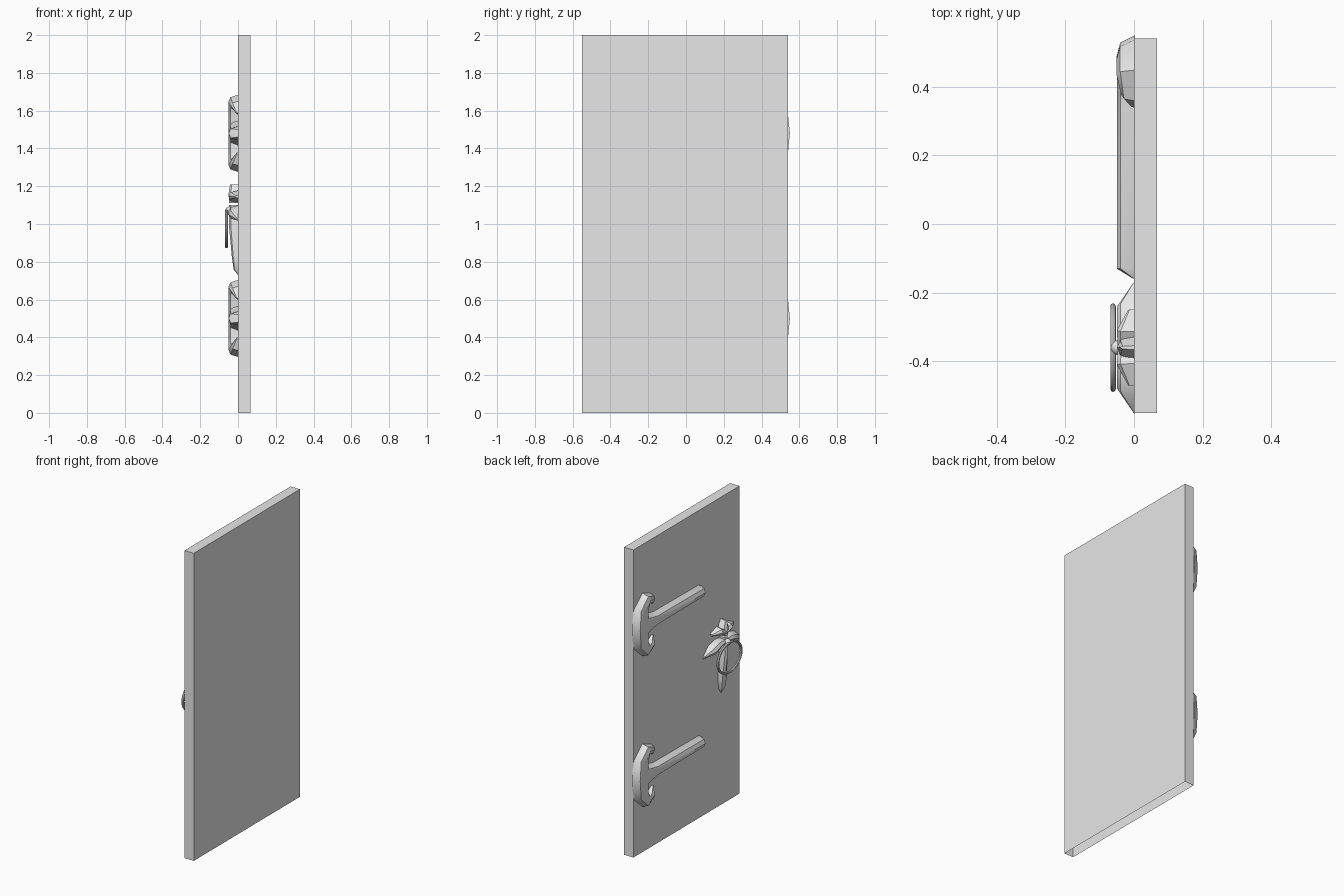
import bpy, bmesh, math
from mathutils import Vector

old = bpy.data.objects.get("Cube")
if old:
    bpy.data.objects.remove(old, do_unlink=True)

grey = bpy.data.materials.new("plain grey")
grey.use_nodes = True
grey.diffuse_color = (0.8, 0.8, 0.8, 1)
grey.node_tree.nodes["Principled BSDF"].inputs["Base Color"].default_value = (0.8, 0.8, 0.8, 1)

# Half-round relief section: (across, height)
SECTION = [(-1, 0), (-0.65, 0.8), (0, 1), (0.65, 0.8), (1, 0)]


def finish(name, bm, smooth=True):
    bmesh.ops.recalc_face_normals(bm, faces=bm.faces)
    mesh = bpy.data.meshes.new(name)
    bm.to_mesh(mesh)
    bm.free()
    obj = bpy.data.objects.new(name, mesh)
    bpy.context.collection.objects.link(obj)
    mesh.materials.append(grey)
    if smooth:
        bpy.ops.object.select_all(action='DESELECT')
        obj.select_set(True)
        bpy.context.view_layer.objects.active = obj
        bpy.ops.object.shade_smooth_by_angle(angle=math.radians(40))
    return obj


def relief(name, stations):
    """Raised ironwork along a path of (y, z, half width, height)."""
    bm = bmesh.new()
    pts = [Vector(s[:2]) for s in stations]
    rings = []
    for i, (y, z, w, h) in enumerate(stations):
        t = (pts[min(i + 1, len(pts) - 1)] - pts[max(i - 1, 0)]).normalized()
        rings.append([bm.verts.new((0.003 - h * up, y - t.y * w * a, z + t.x * w * a))
                      for a, up in SECTION])
    n = len(SECTION)
    for r, s in zip(rings, rings[1:]):
        for k in range(n):
            bm.faces.new((r[k], r[(k + 1) % n], s[(k + 1) % n], s[k]))
    bm.faces.new(rings[0])
    bm.faces.new(rings[-1])
    return finish(name, bm)


# Door slab, open underneath
bm = bmesh.new()
bmesh.ops.create_cube(bm, size=1)
for v in bm.verts:
    v.co = ((v.co.x + 0.5) * 0.067, v.co.y * 1.09 - 0.005, (v.co.z + 0.5) * 2)
bmesh.ops.delete(bm, geom=[f for f in bm.faces if f.normal.z < -0.9], context='FACES_ONLY')
finish("door_slab", bm, smooth=False)

# Hinges: crescent with curled horns, and a long strap
half = [(0.345, 0.105, 0.008, 0.012), (0.375, 0.145, 0.03, 0.04),
        (0.435, 0.165, 0.042, 0.054), (0.48, 0.11, 0.06, 0.054)]
for label, zc in (("lower", 0.5), ("upper", 1.48)):
    path = [(y, zc + z, w, h) for y, z, w, h in half]
    path.append((0.487, zc, 0.063, 0.054))
    path += [(y, zc - z, w, h) for y, z, w, h in reversed(half)]
    relief(label + "_hinge_crescent", path)
    relief(label + "_hinge_strap", [
        (0.48, zc, 0.09, 0.05), (0.41, zc, 0.06, 0.053), (0.34, zc, 0.042, 0.053),
        (-0.13, zc, 0.038, 0.053), (-0.16, zc, 0.03, 0.004)])

# Handle plate: leaves spreading from the ring mount
YC, ZC = -0.36, 1.08
for side, label in ((1, "left"), (-1, "right")):
    relief(label + "_side_leaf", [
        (YC, ZC - 0.005, 0.015, 0.05), (YC + side * 0.06, ZC - 0.01, 0.03, 0.053),
        (YC + side * 0.12, ZC - 0.03, 0.035, 0.052), (YC + side * 0.19, ZC - 0.06, 0.004, 0.004)])
    relief(label + "_upper_leaf", [
        (YC, ZC + 0.05, 0.018, 0.05), (YC + side * 0.05, ZC + 0.07, 0.028, 0.053),
        (YC + side * 0.11, ZC + 0.065, 0.008, 0.02)])
relief("top_leaf", [(YC, ZC + 0.03, 0.015, 0.05), (YC, ZC + 0.08, 0.035, 0.053),
                    (YC, ZC + 0.13, 0.006, 0.045)])
relief("tail_leaf", [(YC, ZC + 0.02, 0.02, 0.05), (YC, ZC - 0.1, 0.022, 0.05),
                     (YC, ZC - 0.25, 0.035, 0.036), (YC, ZC - 0.32, 0.025, 0.026),
                     (YC, ZC - 0.35, 0.004, 0.004)])

# Ring mount and pull ring
bm = bmesh.new()
bmesh.ops.create_uvsphere(bm, u_segments=12, v_segments=8, radius=0.022)
bmesh.ops.translate(bm, verts=bm.verts, vec=(-0.046, YC, ZC - 0.01))
finish("ring_mount", bm)

bm = bmesh.new()
major, minor = 28, 8
loops = []
for i in range(major):
    a = math.tau * i / major
    loop = []
    for j in range(minor):
        b = math.tau * j / minor
        r = 0.12 + 0.009 * math.cos(b)
        loop.append(bm.verts.new((-0.061 + 0.008 * math.sin(b),
                                  YC + r * math.cos(a), 0.975 + 0.8 * r * math.sin(a))))
    loops.append(loop)
for i in range(major):
    p, q = loops[i], loops[(i + 1) % major]
    for j in range(minor):
        k = (j + 1) % minor
        bm.faces.new((p[j], q[j], q[k], p[k]))
finish("pull_ring", bm)
